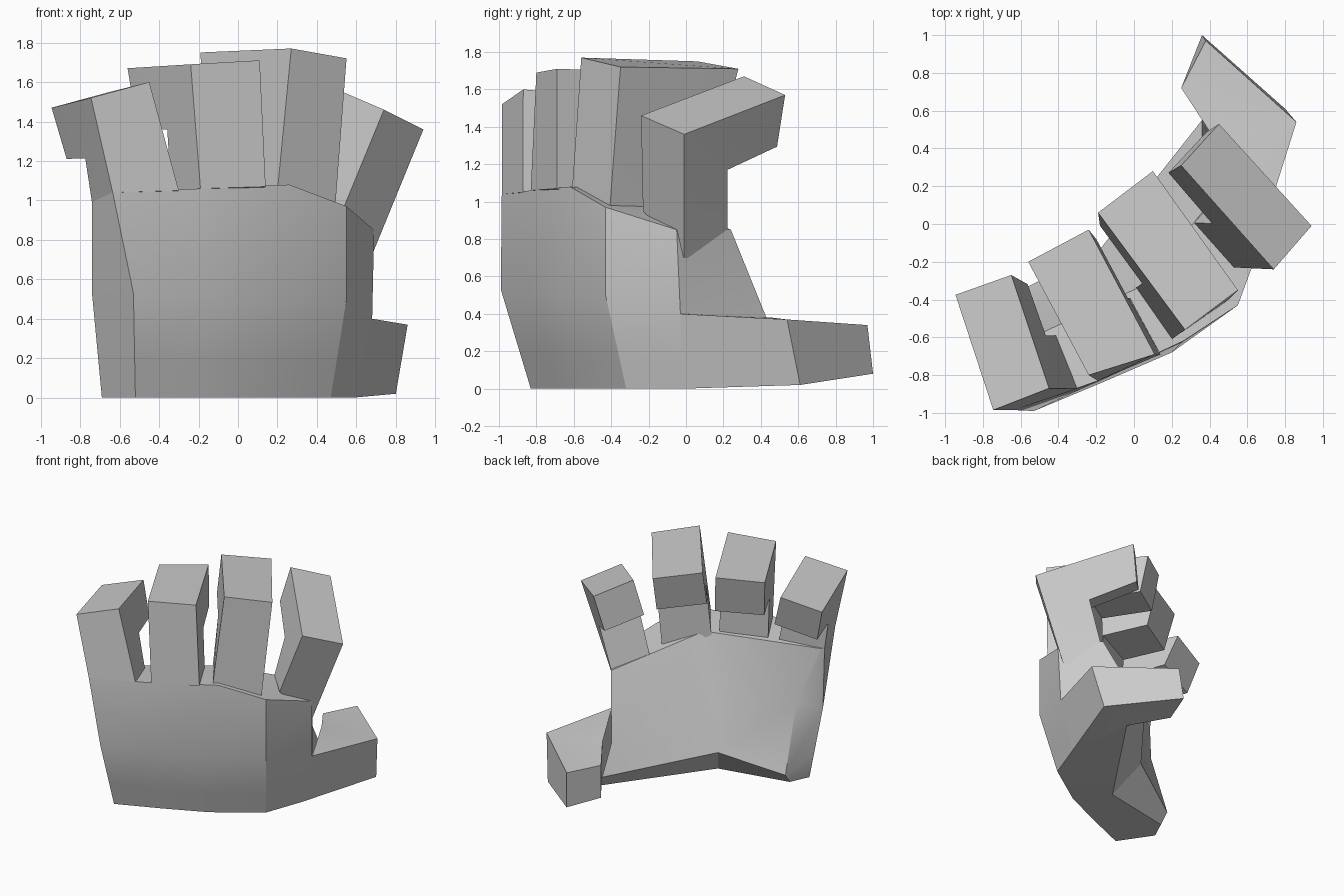
import bpy, bmesh, math
from mathutils import Vector as V

cube = bpy.data.objects.get("Cube")
if cube:
    bpy.data.objects.remove(cube, do_unlink=True)

mat = bpy.data.materials.new("plain grey")
mat.use_nodes = True
GREY = (0.6, 0.6, 0.6, 1)
mat.diffuse_color = GREY
mat.node_tree.nodes["Principled BSDF"].inputs["Base Color"].default_value = GREY


def loft(name, rings, cap_faces):
    """Join rings of equal length with quads and close both ends."""
    bm = bmesh.new()
    loops = [[bm.verts.new(p) for p in ring] for ring in rings]
    n = len(loops[0])
    for low, high in zip(loops, loops[1:]):
        for i in range(n):
            j = (i + 1) % n
            bm.faces.new((low[i], low[j], high[j], high[i]))
    for loop in (loops[0], loops[-1]):
        for face in cap_faces:
            bm.faces.new([loop[i] for i in face])
    bmesh.ops.recalc_face_normals(bm, faces=bm.faces)
    mesh = bpy.data.meshes.new(name)
    bm.to_mesh(mesh)
    bm.free()
    mesh.materials.append(mat)
    obj = bpy.data.objects.new(name, mesh)
    bpy.context.collection.objects.link(obj)
    bpy.ops.object.select_all(action='DESELECT')
    obj.select_set(True)
    bpy.context.view_layer.objects.active = obj
    bpy.ops.object.shade_smooth_by_angle(angle=math.radians(30))
    return obj


def finger(name, tops, bases, bends, root, thick):
    """Hooked finger: an upright root with a tip bent over the palm."""
    rings = []
    for top, base, bend in zip(map(V, tops), map(V, bases), map(V, bends)):
        down = (base - top).normalized() * thick
        sunk = V((0, 0, -.1))
        rings.append([base, top, top + bend, top + bend * .92 + down,
                      top + bend * root + down * 1.08, base + bend * root + sunk])
    return loft(name, rings, [(0, 1, 4, 5), (1, 2, 3, 4)])


# Edge shared by the palm and the thumb
thumb_outer = [(.58, -.02, 0), (.68, -.03, .4)]

# Palm: wrist, heel, middle and finger line, each running round the hand
wrist = [(-.52, -.83, 0), (-.18, -.69, 0), (.13, -.55, 0), (.47, -.32, 0), thumb_outer[0],
         (.49, .5, .02), (-.06, -.32, 0), (-.62, -.43, 0), (-.69, -.58, 0)]
middle = [(-.53, -.99, .53), (-.17, -.84, .51), (.2, -.68, .5), (.55, -.43, .5), thumb_outer[1],
          (.36, .43, .38), (-.11, -.24, .55), (-.61, -.53, .6), (-.74, -.68, .53)]
knuckles = [(-.635, -.985, 1.04), (-.19, -.83, 1.06), (.26, -.62, 1.08), (.55, -.43, .97),
            (.69, -.05, .85), (.5, .24, .85), (.06, -.32, 1.07), (-.71, -.68, 1), (-.74, -.7, 1)]

# The heel overhangs the wrist on the inner side only
heel = [V(low).lerp(V(high), .35) for low, high in zip(wrist, middle)]
heel[5:8] = [(.36, .55, .15), (-.185, -.14, .23), (-.627, -.365, .08)]
loft("palm", [wrist, heel, middle, knuckles],
     [(0, 1, 7, 8), (1, 6, 7), (1, 2, 6), (2, 3, 6), (3, 5, 6), (3, 4, 5)])

# Thumb: angled block hooking round from the side of the palm
thumb_low = [thumb_outer[0], (.8, .61, .02), (.36, 1, .08), (.25, .72, .08), (.49, .5, .02)]
thumb_high = [thumb_outer[1], (.86, .54, .37), (.38, .97, .34), (.25, .72, .34), (.42, .46, .38)]
loft("thumb", [thumb_low, thumb_high], [(0, 1, 4), (1, 3, 4), (1, 2, 3)])

# Four fingers
finger("little_finger", [(-.745, -.985, 1.52), (-.45, -.87, 1.6)],
       [(-.635, -.985, 1.04), (-.3, -.872, 1.05)],
       [(-.2, .61, -.05), (-.2, .6, -.05)], .47, .27)
finger("ring_finger", [(-.24, -.8, 1.69), (.11, -.69, 1.71)],
       [(-.19, -.83, 1.06), (.14, -.69, 1.07)],
       [(-.32, .6, -.02), (-.35, .66, -.02)], .45, .3)
finger("middle_finger", [(.27, -.56, 1.77), (.55, -.35, 1.72)],
       [(.2, -.61, 1.05), (.49, -.41, .93)],
       [(-.46, .62, -.02), (-.45, .63, -.01)], .43, .28)
finger("index_finger", [(.74, -.24, 1.46), (.94, -.01, 1.36)],
       [(.53, -.23, .95), (.67, -.01, .7)],
       [(-.49, .55, .21), (-.49, .54, .21)], .43, .28)
